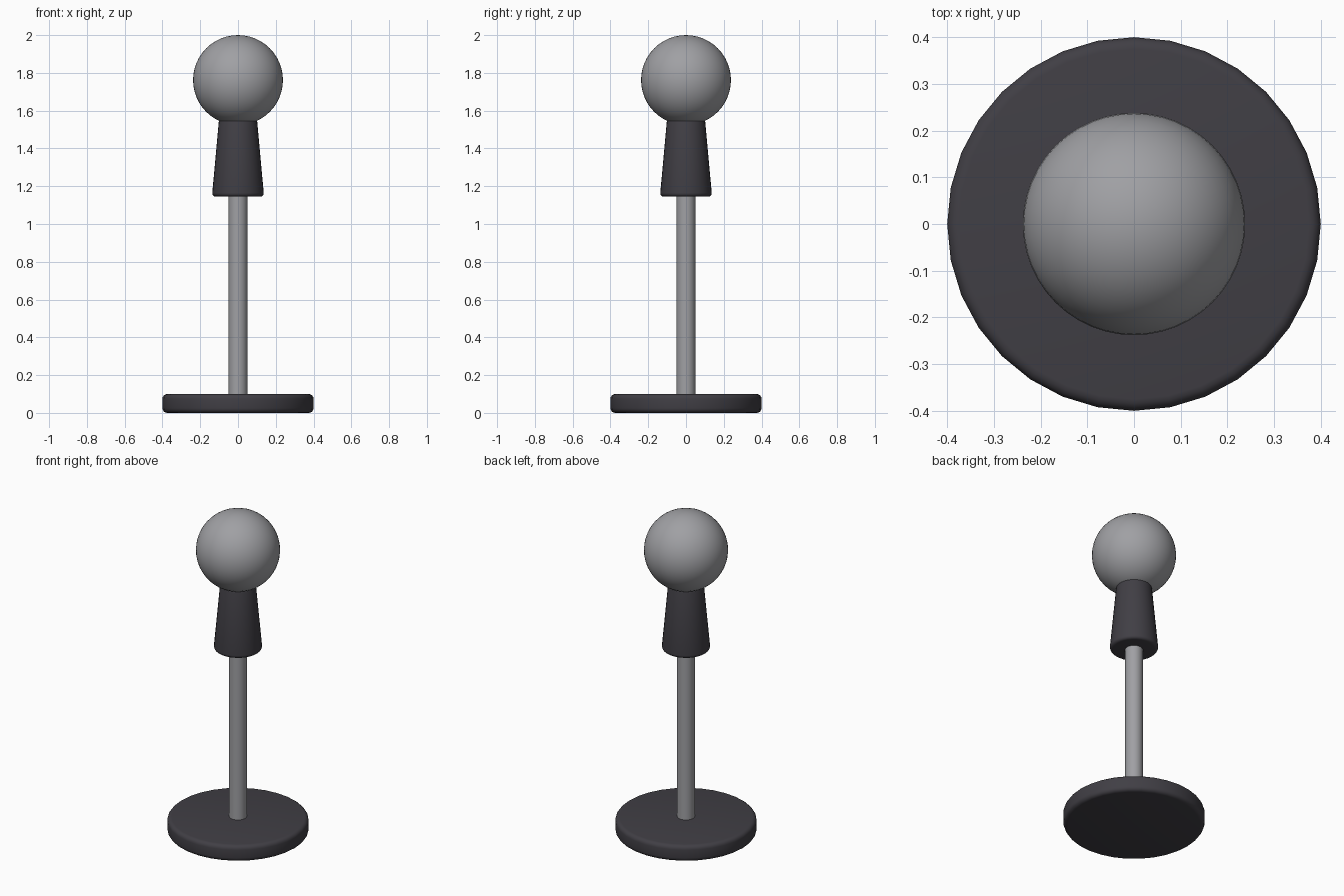
import bpy
import math

cube = bpy.data.objects.get("Cube")
if cube:
    bpy.data.objects.remove(cube, do_unlink=True)


def material(name, rgb):
    mat = bpy.data.materials.new(name)
    mat.use_nodes = True
    mat.diffuse_color = (*rgb, 1)
    mat.node_tree.nodes["Principled BSDF"].inputs["Base Color"].default_value = (*rgb, 1)
    return mat


def finish(name, mat, bevel=0):
    obj = bpy.context.object
    obj.name = name
    obj.data.materials.append(mat)
    if bevel:
        mod = obj.modifiers.new("rounded_rims", "BEVEL")
        mod.width = bevel
        mod.segments = 4
        mod.limit_method = "ANGLE"
        mod.angle_limit = math.radians(40)
        bpy.ops.object.modifier_apply(modifier=mod.name)
    bpy.ops.object.shade_smooth_by_angle(angle=math.radians(35))


def column(name, mat, r_low, r_high, z_low, z_high, bevel=0):
    bpy.ops.mesh.primitive_cone_add(
        vertices=32, radius1=r_low, radius2=r_high,
        depth=z_high - z_low, location=(0, 0, (z_low + z_high) / 2))
    finish(name, mat, bevel)


dark = material("charcoal", (0.052, 0.049, 0.059))
grey = material("mid grey", (0.35, 0.352, 0.37))

# Round foot and upright rod
column("base", dark, 0.4, 0.4, 0, 0.1, 0.025)
column("pole", grey, 0.05, 0.05, 0.08, 1.2)

# Tapered grip
column("handle", dark, 0.138, 0.1, 1.145, 1.56, 0.02)

# Ball on top
bpy.ops.mesh.primitive_uv_sphere_add(
    segments=48, ring_count=24, radius=0.238, location=(0, 0, 1.762))
finish("ball", grey)
